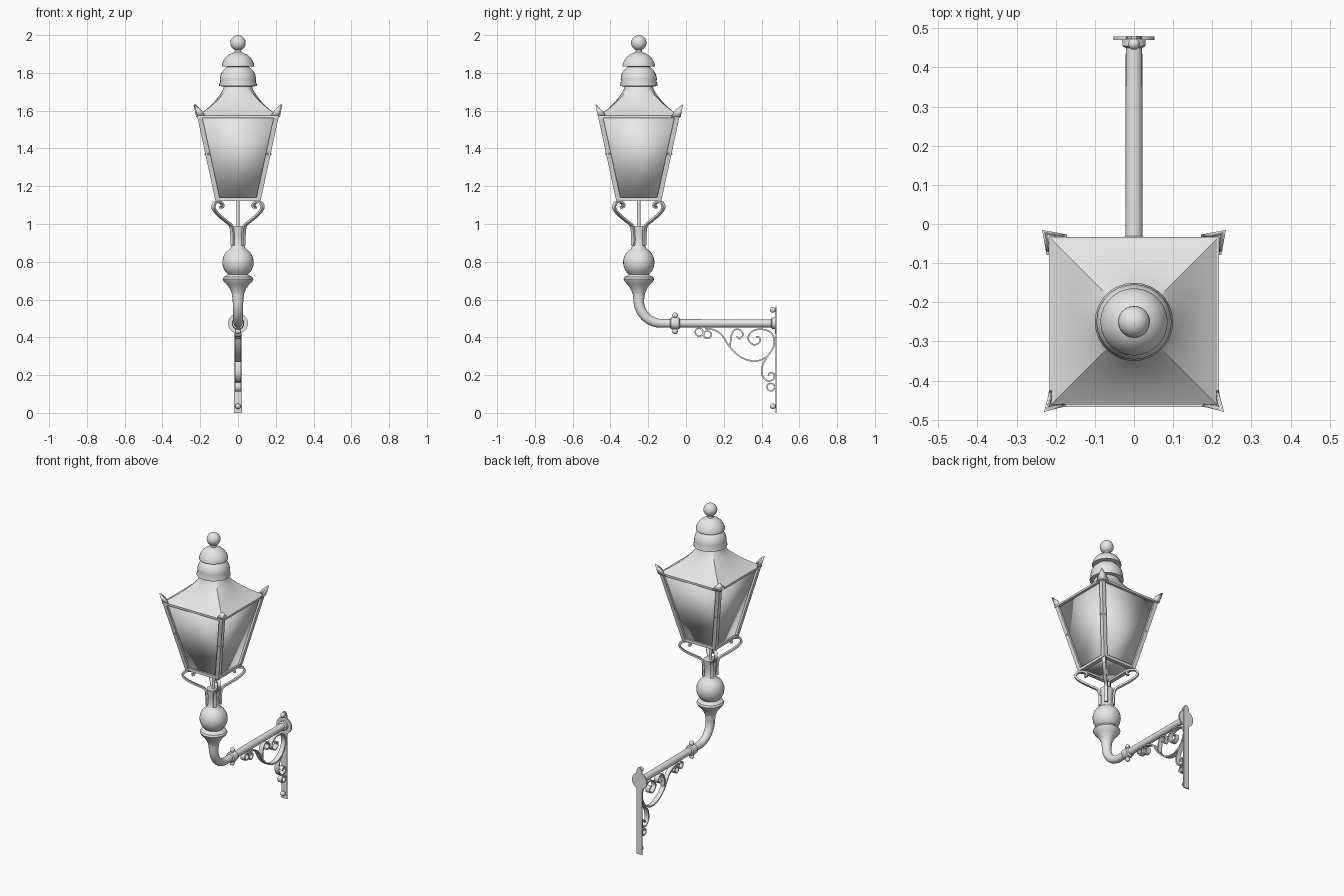
import bpy, bmesh, math
from mathutils import Vector, Matrix

if "Cube" in bpy.data.objects:
    bpy.data.objects.remove(bpy.data.objects["Cube"])

CY = -0.25  # lantern axis
mat = bpy.data.materials.new("pale grey metal")
mat.diffuse_color = (0.8, 0.8, 0.8, 1)
mat.use_nodes = True
mat.node_tree.nodes["Principled BSDF"].inputs["Base Color"].default_value = mat.diffuse_color


def finish(name, verts, faces, angle=35):
    me = bpy.data.meshes.new(name)
    me.from_pydata([tuple(v) for v in verts], [], faces)
    bm = bmesh.new()
    bm.from_mesh(me)
    bmesh.ops.recalc_face_normals(bm, faces=bm.faces)
    bm.to_mesh(me)
    bm.free()
    me.materials.append(mat)
    ob = bpy.data.objects.new(name, me)
    bpy.context.collection.objects.link(ob)
    bpy.ops.object.select_all(action='DESELECT')
    ob.select_set(True)
    bpy.context.view_layer.objects.active = ob
    bpy.ops.object.shade_smooth_by_angle(angle=math.radians(angle))
    return ob


def loft(name, rings, angle=35):
    n = len(rings[0])
    faces = [(k * n + i, k * n + (i + 1) % n, (k + 1) * n + (i + 1) % n, (k + 1) * n + i)
             for k in range(len(rings) - 1) for i in range(n)]
    faces += [tuple(range(n)), tuple((len(rings) - 1) * n + i for i in range(n))]
    return finish(name, [v for r in rings for v in r], faces, angle)


def lathe(name, profile, m=Matrix.Translation((0, CY, 0)), n=28, angle=40):
    ang = [2 * math.pi * i / n for i in range(n)]
    return loft(name, [[m @ Vector((r * math.cos(a), r * math.sin(a), z)) for a in ang]
                       for r, z in profile], angle)


def ball(name, pos, r, n=16):
    prof = [(max(r * math.sin(math.pi * i / 10), r * 0.01), -r * math.cos(math.pi * i / 10))
            for i in range(11)]
    return lathe(name, prof, Matrix.Translation(pos), n)


def square(h, z):
    return [Vector((sx * h, CY + sy * h, z)) for sx, sy in ((-1, -1), (1, -1), (1, 1), (-1, 1))]


def smooth_path(pts, steps=6):
    p = [Vector(q) for q in pts]
    p = [2 * p[0] - p[1]] + p + [2 * p[-1] - p[-2]]
    out = []
    for i in range(1, len(p) - 2):
        a, b, c, d = p[i - 1:i + 3]
        for s in range(steps):
            t = s / steps
            out.append(0.5 * (2 * b + (c - a) * t + (2 * a - 5 * b + 4 * c - d) * t * t
                              + (3 * b - a - 3 * c + d) * t ** 3))
    return out + [p[-2]]


def strip(name, pts, width, thick, m=Matrix()):
    """Flat bar following a path in the local YZ plane, width along X."""
    path = smooth_path(pts)
    rings = []
    for i, q in enumerate(path):
        t = (path[min(i + 1, len(path) - 1)] - path[max(i - 1, 0)]).normalized()
        nrm = Vector((-t.y, t.x)) * thick / 2
        rings.append([m @ Vector((sx * width / 2, q.x + s * nrm.x, q.y + s * nrm.y))
                      for sx, s in ((-1, -1), (1, -1), (1, 1), (-1, 1))])
    return loft(name, rings)


# Lantern glass body and its frames
loft("lantern_glass", [square(0.108, 1.135), square(0.203, 1.57)], 180)


def frame(name, outer, inner, z0, z1):
    rings = [square(outer, z0), square(outer, z1), square(inner, z1), square(inner, z0)]
    faces = [(k * 4 + i, k * 4 + (i + 1) % 4, (k + 1) % 4 * 4 + (i + 1) % 4, (k + 1) % 4 * 4 + i)
             for k in range(4) for i in range(4)]
    finish(name, [v for r in rings for v in r], faces)


frame("bottom_frame", 0.12, 0.095, 1.122, 1.14)
frame("top_frame", 0.217, 0.19, 1.562, 1.575)

# Roof, concave, blending from square to round
N = 48
rings = []
for h, z, b in ((0.217, 1.572, 0), (0.205, 1.58, 0), (0.18, 1.597, 0.03), (0.15, 1.622, 0.1),
                (0.123, 1.65, 0.25), (0.098, 1.682, 0.5), (0.08, 1.71, 0.8), (0.072, 1.74, 1)):
    ring = []
    for i in range(N):
        a = 2 * math.pi * i / N + math.pi / 4
        c, s = math.cos(a), math.sin(a)
        r = h * ((1 - b) / max(abs(c), abs(s)) + b)
        ring.append(Vector((r * c, CY + r * s, z)))
    rings.append(ring)
loft("roof", rings, 30)

# Vent cap and finial
lathe("vent_cap", [(0.07, 1.728), (0.1, 1.73), (0.1, 1.738), (0.094, 1.755), (0.096, 1.768),
                   (0.092, 1.79), (0.08, 1.812), (0.062, 1.83), (0.05, 1.838)])
lathe("upper_cap", [(0.05, 1.832), (0.086, 1.834), (0.086, 1.842), (0.08, 1.86), (0.066, 1.882),
                    (0.048, 1.897), (0.03, 1.905), (0.018, 1.91), (0.016, 1.93)])
ball("finial_ball", (0, CY, 1.959), 0.041, 24)

# Corner posts, horn leaves and scroll arms
for sx in (-1, 1):
    for sy in (-1, 1):
        def corner(h, z, dx=0, dy=0):
            return Vector((sx * (h - dx), CY + sy * (h - dy), z))
        w = 0.026
        loft("corner_post", [[corner(h, z), corner(h, z, w), corner(h, z, w, w), corner(h, z, 0, w)]
                             for h, z in ((0.12, 1.125), (0.216, 1.57))])
        for dx, dy in ((0, 0.016), (0.016, 0)):
            ball("post_rivet", corner(0.172, 1.37, dx, dy), 0.006, 8)
        # folded leaf on the roof corner
        leaf = finish("corner_leaf",
                      [corner(0.216, 1.568), corner(0.216, 1.568, 0.045), corner(0.22, 1.6, 0.028),
                       corner(0.23, 1.632), corner(0.22, 1.6, 0, 0.028), corner(0.216, 1.568, 0, 0.045)],
                      [(0, 1, 2, 3), (0, 3, 4, 5)])
        sol = leaf.modifiers.new("thickness", 'SOLIDIFY')
        sol.thickness = 0.007
        # arm lies in the vertical plane of the diagonal
        rot = math.atan2(sy, sx) - math.pi / 2
        m = Matrix.Translation((0, CY, 0)) @ Matrix.Rotation(rot, 4, 'Z')
        d = math.sqrt(2)
        strip("scroll_arm", [(y * d, z) for y, z in
              ((0.03, 0.885), (0.03, 0.94), (0.037, 0.99), (0.065, 1.016), (0.105, 1.05),
               (0.13, 1.085), (0.122, 1.112), (0.102, 1.117), (0.085, 1.108),
               (0.083, 1.092), (0.093, 1.087))], 0.02, 0.011, m)

# Stem: rod, turned column, elbow and horizontal pipe
lathe("gas_rod", [(0.009, 0.98), (0.009, 1.13)], n=12)
bulb = [(0.083 * math.cos(a), 0.797 + 0.083 * math.sin(a))
        for a in (math.radians(t) for t in range(-50, 66, 10))]
lathe("stem_column", [(0.026, 0.6), (0.032, 0.63), (0.044, 0.658), (0.058, 0.678), (0.074, 0.694),
                      (0.081, 0.708), (0.076, 0.72), (0.058, 0.728)] + bulb
      + [(0.034, 0.885), (0.033, 0.94), (0.04, 0.975), (0.041, 0.99)])
R = 0.12
axis = [(CY, 0.66, 0, 0.036)]
for i in range(13):
    a = math.pi / 2 * i / 12
    axis.append((CY + R * (1 - math.cos(a)), 0.474 + R * (1 - math.sin(a)), a, 0.028 - 0.005 * i / 12))
axis += [(-0.06, 0.474, math.pi / 2, 0.022), (0.475, 0.474, math.pi / 2, 0.021)]
rings = []
for y, z, a, r in axis:
    side = Vector((0, math.cos(a), math.sin(a)))
    rings.append([Vector((0, y, z)) + r * (Vector((1, 0, 0)) * math.cos(t) + side * math.sin(t))
                  for t in (2 * math.pi * k / 20 for k in range(20))])
loft("elbow_pipe", rings)

# Collars on the pipe and the wall plate
along = Matrix.Translation((0, 0, 0.474)) @ Matrix.Rotation(-math.pi / 2, 4, 'X')
lathe("pipe_collar", [(0.022, -0.085), (0.03, -0.08), (0.033, -0.058), (0.03, -0.036), (0.022, -0.031)], along)
lathe("wall_collar", [(0.022, 0.45), (0.03, 0.455), (0.03, 0.475)], along)
lathe("wall_flange", [(0.053, 0.47), (0.053, 0.479)], along)
for z in (0.516, 0.432):
    ball("collar_knob", (0, -0.058, z), 0.015)
loft("wall_plate", [[Vector((x, y, z)) for x, y in ((-w, 0.473), (w, 0.473), (w, 0.48), (-w, 0.48))]
                    for w, z in ((0.02, 0), (0.02, 0.53), (0.016, 0.55), (0.006, 0.563))])
for z in (0.035, 0.545):
    ball("wall_bolt", (0, 0.46, z), 0.015)

# Ornamental scrolls under the pipe
W, T = 0.03, 0.008
strip("main_scroll", [(0.10, 0.447), (0.145, 0.44), (0.19, 0.412), (0.233, 0.347), (0.296, 0.292),
                      (0.37, 0.274), (0.434, 0.304), (0.468, 0.368), (0.45, 0.425), (0.39, 0.443),
                      (0.342, 0.425), (0.33, 0.388), (0.36, 0.36), (0.39, 0.375), (0.388, 0.4),
                      (0.37, 0.403)], W, T)
strip("inner_curl", [(0.235, 0.35), (0.238, 0.4), (0.255, 0.438), (0.285, 0.44), (0.302, 0.415),
                     (0.285, 0.393), (0.268, 0.405)], W, T)
strip("lower_curl", [(0.435, 0.3), (0.408, 0.26), (0.402, 0.205), (0.43, 0.17), (0.463, 0.178),
                     (0.467, 0.205), (0.445, 0.212), (0.435, 0.197)], W, T)
for y, z, r in ((0.07, 0.427, 0.021), (0.114, 0.414, 0.02), (0.449, 0.137, 0.02)):
    strip("small_curl", [(y + r * math.cos(t), z + r * math.sin(t))
                         for t in (math.pi / 2 + 2 * math.pi * k / 8 for k in range(9))], W, T)
